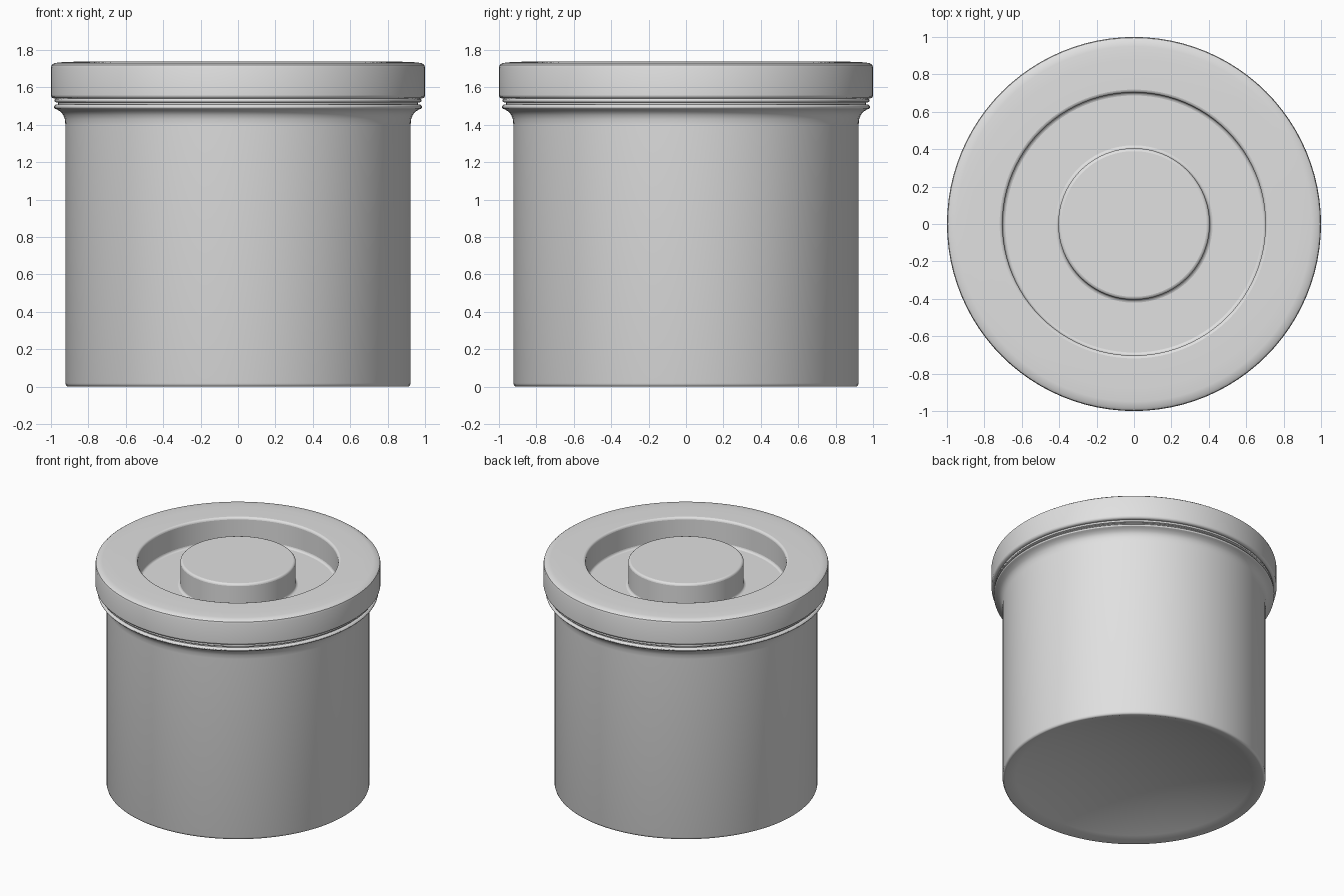
import bpy, bmesh
from math import pi

cube = bpy.data.objects.get("Cube")
if cube:
    bpy.data.objects.remove(cube, do_unlink=True)

SEGMENTS = 96

grey = bpy.data.materials.new("plain grey")
grey.use_nodes = True
colour = (0.75, 0.75, 0.75, 1)
grey.diffuse_color = colour
grey.node_tree.nodes["Principled BSDF"].inputs["Base Color"].default_value = colour


def lathe(name, profile, bevel):
    """Spin a (radius, height) profile around z, with rounded edges."""
    bm = bmesh.new()
    verts = [bm.verts.new((r, 0, z)) for r, z in profile]
    edges = [bm.edges.new(pair) for pair in zip(verts, verts[1:])]
    bmesh.ops.spin(bm, geom=verts + edges, axis=(0, 0, 1), cent=(0, 0, 0),
                   angle=2 * pi, steps=SEGMENTS, use_duplicate=False)
    bmesh.ops.remove_doubles(bm, verts=bm.verts, dist=0.0005)
    bmesh.ops.recalc_face_normals(bm, faces=bm.faces)
    mesh = bpy.data.meshes.new(name)
    bm.to_mesh(mesh)
    bm.free()
    mesh.materials.append(grey)
    obj = bpy.data.objects.new(name, mesh)
    bpy.context.collection.objects.link(obj)
    mod = obj.modifiers.new("rounded edges", 'BEVEL')
    mod.width = bevel
    mod.segments = 3
    mod.limit_method = 'ANGLE'
    mod.angle_limit = pi / 4
    bpy.ops.object.select_all(action='DESELECT')
    obj.select_set(True)
    bpy.context.view_layer.objects.active = obj
    bpy.ops.object.shade_smooth_by_angle(angle=pi / 5)
    return obj


# Hollow jar: domed underside, rounded foot and flared lip
FOOT, DOME = 0.905, 0.15
underside = [(FOOT * i / 12, DOME * (1 - (i / 12) ** 2)) for i in range(13)]
lathe("jar_body", underside + [
    (0.914, 0.002), (0.92, 0.008), (0.923, 0.018),
    (0.923, 1.40), (0.926, 1.43), (0.934, 1.452),
    (0.946, 1.468), (0.965, 1.48), (0.982, 1.488), (0.985, 1.498),
    (0.975, 1.508), (0.85, 1.508), (0.85, 0.2), (0, 0.2)], 0.003)

# Thin seal between the lip and the lid
lathe("seal_ring", [
    (0.85, 1.505), (0.962, 1.505), (0.962, 1.518), (0.98, 1.522),
    (0.98, 1.536), (0.965, 1.547), (0.85, 1.547), (0.85, 1.505)], 0.003)

# Lid with a softly rounded rim, a round recess and a central knob
lathe("lid", [
    (0, 1.738), (0.405, 1.738), (0.405, 1.545), (0.703, 1.545),
    (0.703, 1.738), (0.88, 1.737), (0.95, 1.734), (0.982, 1.73),
    (0.996, 1.72), (1, 1.705), (1, 1.541), (0.85, 1.541),
    (0.85, 1.50), (0, 1.50)], 0.016)
